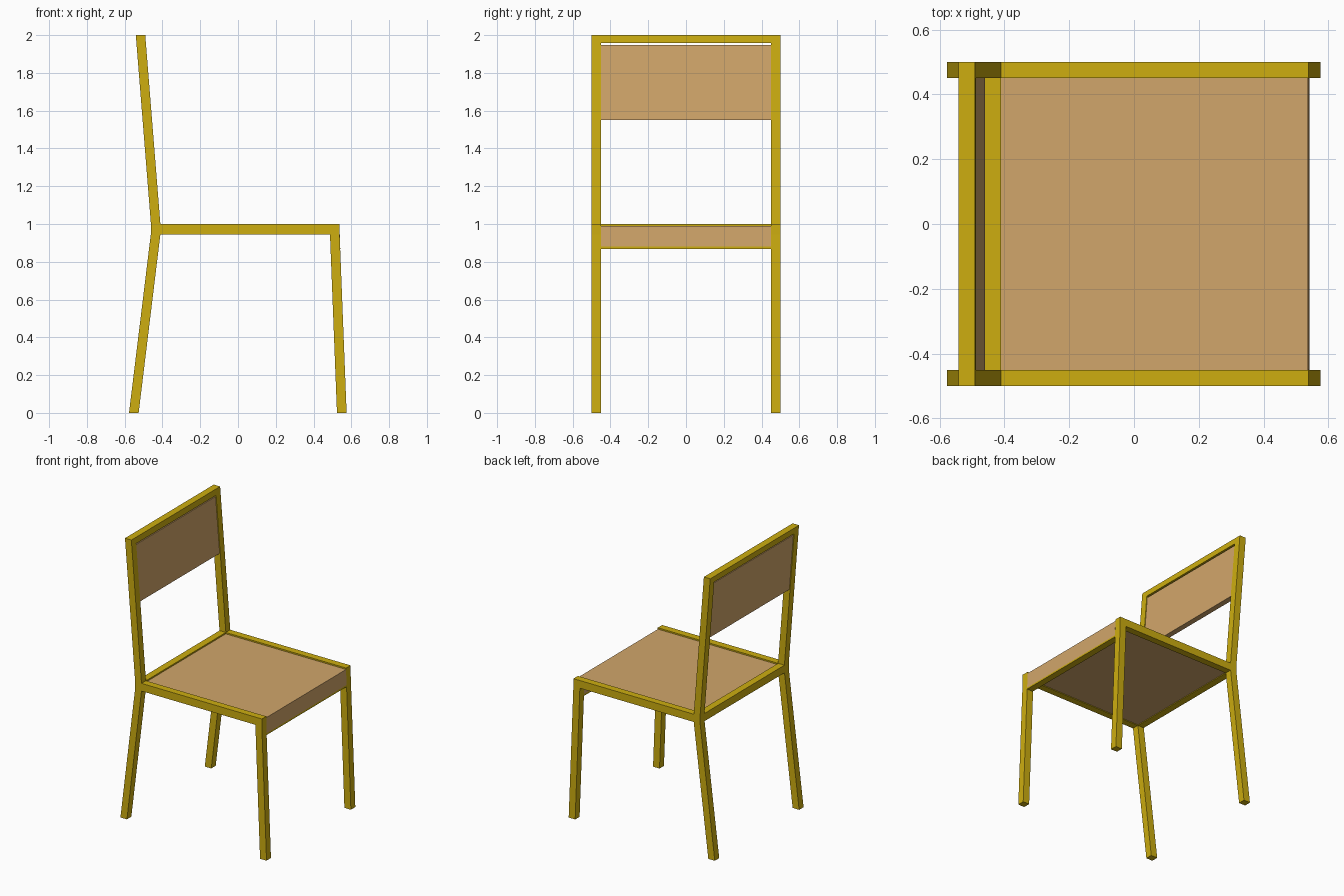
import bpy, bmesh

if "Cube" in bpy.data.objects:
    bpy.data.objects.remove(bpy.data.objects["Cube"])


def material(name, rgb):
    m = bpy.data.materials.new(name)
    m.diffuse_color = (*rgb, 1.0)
    m.use_nodes = True
    m.node_tree.nodes["Principled BSDF"].inputs["Base Color"].default_value = m.diffuse_color
    return m


YELLOW = material("yellow frame", (0.61, 0.42, 0.005))
BROWN = material("tan panel", (0.64, 0.38, 0.145))


def prism(name, profile, y0, y1, mat, mirror=False):
    """Extrude an x-z profile along y; optionally mirror to the other side."""
    bm = bmesh.new()
    face = bm.faces.new([bm.verts.new((x, y0, z)) for x, z in profile])
    ext = bmesh.ops.extrude_face_region(bm, geom=[face])
    moved = [v for v in ext["geom"] if isinstance(v, bmesh.types.BMVert)]
    bmesh.ops.translate(bm, verts=moved, vec=(0, y1 - y0, 0))
    bmesh.ops.recalc_face_normals(bm, faces=bm.faces[:])
    me = bpy.data.meshes.new(name)
    bm.to_mesh(me)
    bm.free()
    me.materials.append(mat)
    ob = bpy.data.objects.new(name, me)
    bpy.context.collection.objects.link(ob)
    if mirror:
        mod = ob.modifiers.new("mirror", 'MIRROR')
        mod.use_axis = (False, True, False)
    return ob


def upright_x(z):
    """Rear x of the leaning back post at height z (above the seat)."""
    return -0.461 - 0.08 * (z - 1.0)


def slanted(z0, z1, a, b):
    """Profile between two heights, offset a..b from the post's rear face."""
    return [(upright_x(z0) + a, z0), (upright_x(z0) + b, z0),
            (upright_x(z1) + b, z1), (upright_x(z1) + a, z1)]


W = 0.05            # bar thickness
IN, OUT = 0.45, 0.50  # inner and outer y of the side frames

# side frames: back post, rear leg, seat rail, front leg
prism("back_post", slanted(1.0, 2.0, 0, W), IN, OUT, YELLOW, True)
prism("rear_leg", [(-0.577, 0), (-0.526, 0), (-0.411, 0.945), (-0.411, 1.0),
                   (-0.461, 1.0), (-0.461, 0.95)], IN, OUT, YELLOW, True)
prism("side_rail", [(-0.411, 0.945), (0.487, 0.945), (0.538, 0.945),
                    (0.538, 1.0), (-0.411, 1.0)], IN, OUT, YELLOW, True)
prism("front_leg", [(0.524, 0), (0.575, 0), (0.538, 0.945), (0.487, 0.945)],
      IN, OUT, YELLOW, True)

# cross rails
prism("top_rail", slanted(1.957, 2.0, 0, W), -IN, IN, YELLOW)
prism("rear_rail", [(-0.461, 0.945), (-0.411, 0.945), (-0.411, 1.0),
                    (-0.461, 1.0)], -IN, IN, YELLOW)

# backrest panel, slightly recessed in the posts
prism("backrest", slanted(1.55, 1.947, 0.005, 0.045), -IN, IN, BROWN)

# seat board folded down at the front, with a trim under the fold
prism("seat", [(-0.411, 0.95), (0.49, 0.95), (0.493, 0.88), (0.541, 0.88),
               (0.537, 0.99), (-0.411, 0.99)], -IN, IN, BROWN)
prism("front_trim", [(0.493, 0.868), (0.5415, 0.868), (0.541, 0.88),
                     (0.493, 0.88)], -IN, IN, YELLOW)
